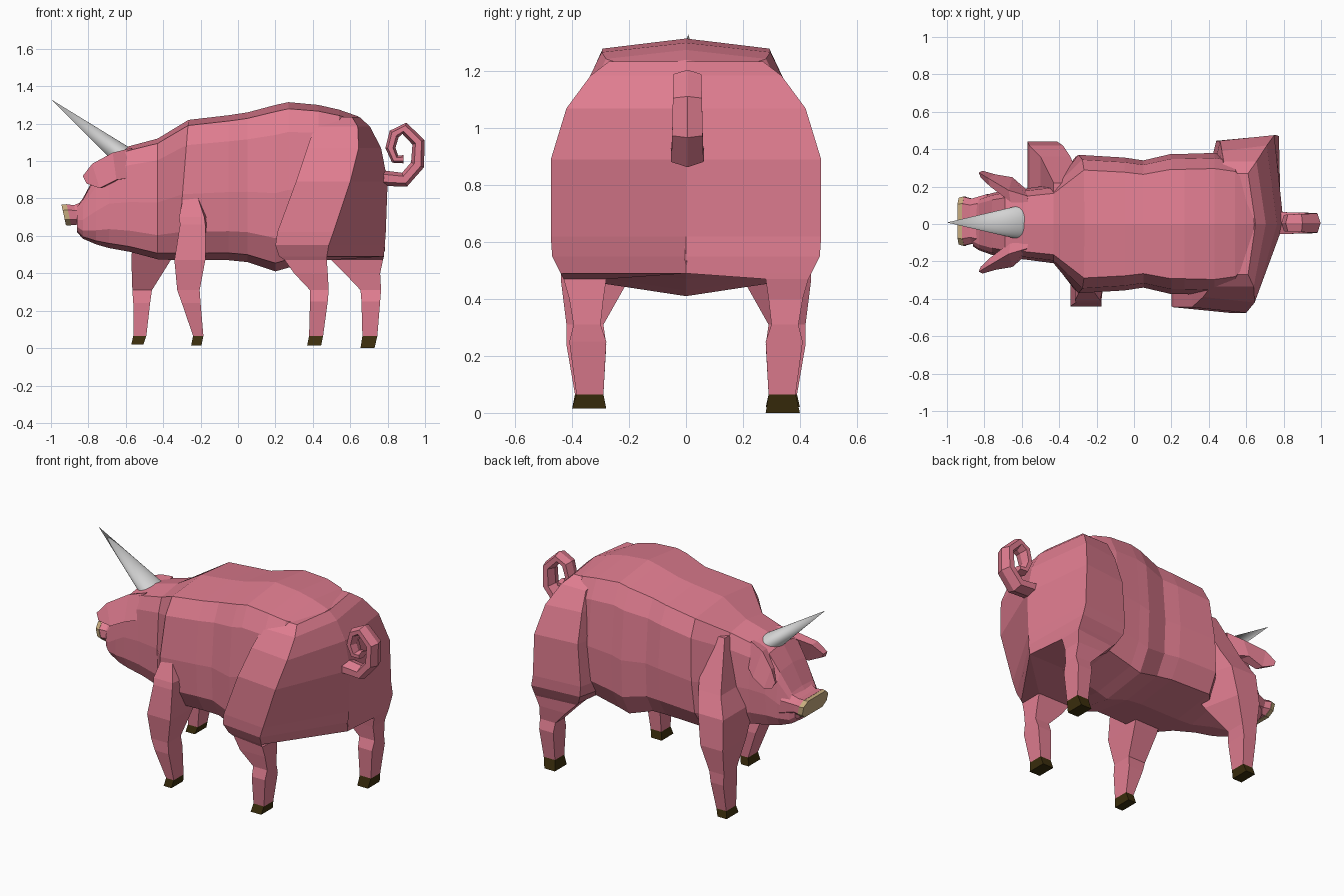
import bpy, bmesh, math
from mathutils import Vector


def material(name, rgb):
    m = bpy.data.materials.new(name)
    m.diffuse_color = (*rgb, 1)
    return m


PINK = material("pink skin", (0.745, 0.205, 0.28))
HOOF = material("dark brown hoof", (0.045, 0.028, 0.004))
TAN = material("tan snout", (0.57, 0.41, 0.21))
GREY = material("light grey horn", (0.65, 0.65, 0.65))


def loft(name, rings, mats, rule=None):
    """Bridge rings of equal point count into a closed solid."""
    bm = bmesh.new()
    vs = [[bm.verts.new(p) for p in r] for r in rings]
    n = len(rings[0])
    for a, b in zip(vs, vs[1:]):
        for i in range(n):
            j = (i + 1) % n
            bm.faces.new((a[i], a[j], b[j], b[i]))
    bm.faces.new(vs[0])
    bm.faces.new(vs[-1])
    bmesh.ops.recalc_face_normals(bm, faces=bm.faces)
    if rule:
        for f in bm.faces:
            f.material_index = rule(f.calc_center_median())
    me = bpy.data.meshes.new(name)
    bm.to_mesh(me)
    bm.free()
    for m in mats:
        me.materials.append(m)
    ob = bpy.data.objects.new(name, me)
    bpy.context.collection.objects.link(ob)
    return ob


# Body and head: one cross-section scaled along x, some rings leaning forward at the bottom
SECTION = [(0, 1), (.78, .96), (.93, .82), (1, .47), (.97, .2), (.78, .05)]


def body_ring(x, top, bottom, w, lean=0):
    pts = [(y * w, t) for y, t in SECTION] + [(0, 0)]
    pts += [(-y, t) for y, t in pts[-2:0:-1]]
    return [(x - lean * (1 - t), y, bottom + t * (top - bottom)) for y, t in pts]


BODY = [(-.86, .76, .62, .12), (-.83, .80, .585, .14), (-.76, .93, .555, .165),
        (-.69, 1.04, .535, .18), (-.58, 1.08, .515, .19), (-.43, 1.12, .475, .21),
        (-.265, 1.22, .47, .37, .06), (-.05, 1.245, .47, .355), (.05, 1.26, .46, .34),
        (.2, 1.30, .41, .375),
        (.27, 1.315, .43, .375), (.43, 1.30, .47, .38), (.54, 1.275, .49, .36),
        (.64, 1.24, .50, .24), (.70, 1.18, .51, .11), (.75, 1.10, .51, .03), (.785, .95, .52, .005)]
loft("body", [body_ring(*r) for r in BODY], [PINK])


# Legs: rows of (z, front x, back x, inner back x, inner y, outer y)
# skew moves the inner front x, taper narrows the front of the thigh
def leg(name, side, rows, skew=0, taper=0):
    rings = [[(xf - skew * (z > .5), side * yi, z), (xf, side * (yo - taper * (.45 < z < 1.1)), z),
              (xb, side * yo, z), (xr, side * yi, z)]
             for z, xf, xb, xr, yi, yo in rows]
    loft(name, rings, [PINK, HOOF], lambda c: 1 if c.z < .06 else 0)


leg("near_hind_leg", -1, [
    (1.235, .45, .61, .65, 0, .27), (1.185, .41, .64, .705, 0, .335), (1.07, .37, .645, .765, 0, .42),
    (.89, .31, .60, .80, 0, .475), (.62, .21, .51, .79, 0, .475),
    (.55, .20, .485, .785, 0, .47), (.49, .22, .475, .78, 0, .44), (.47, .25, .475, .475, .28, .43),
    (.40, .30, .48, .48, .29, .41),
    (.31, .385, .485, .485, .30, .395), (.25, .385, .48, .48, .28, .41),
    (.065, .38, .455, .455, .29, .385), (.015, .37, .445, .445, .28, .40)], 0, .03)
leg("far_hind_leg", 1, [
    (1.235, .45, .61, .65, 0, .27), (1.185, .48, .655, .705, 0, .335), (1.07, .47, .71, .765, 0, .42),
    (.89, .46, .75, .80, 0, .475), (.62, .44, .76, .79, 0, .475),
    (.55, .45, .775, .785, 0, .47), (.49, .48, .775, .78, 0, .44), (.47, .50, .775, .775, .28, .43),
    (.40, .57, .76, .76, .29, .41),
    (.31, .655, .765, .765, .30, .395), (.25, .66, .76, .76, .28, .41),
    (.065, .665, .745, .745, .29, .385), (0, .655, .73, .73, .28, .40)], .11, .03)
leg("near_front_leg", -1, [
    (.82, -.29, -.22, -.15, .10, .355), (.70, -.315, -.18, -.12, .10, .41), (.66, -.31, -.175, -.14, .10, .42),
    (.47, -.34, -.175, -.175, .20, .44), (.31, -.325, -.205, -.205, .29, .42),
    (.24, -.30, -.20, -.20, .28, .42), (.065, -.24, -.185, -.185, .29, .39),
    (.015, -.25, -.195, -.195, .28, .40)])
leg("far_front_leg", 1, [
    (1.08, -.43, -.28, -.28, .05, .22), (.78, -.50, -.34, -.25, .08, .36),
    (.66, -.56, -.38, -.28, .10, .42), (.47, -.57, -.41, -.36, .20, .44),
    (.31, -.565, -.46, -.46, .29, .42), (.24, -.56, -.47, -.47, .28, .42),
    (.065, -.56, -.49, -.49, .29, .39), (.02, -.57, -.505, -.505, .28, .40)])


# Snout: short boxy neck flaring to a tan plate, bottom tilted back
def snout_ring(x, z, h, w, tilt=.012):
    corner = [(1, .45), (.72, 1), (-.72, 1), (-1, .45), (-1, -.45), (-.72, -1), (.72, -1), (1, -.45)]
    return [(x - tilt * v, .015 + w * u, z + h * v) for u, v in corner]


loft("snout", [snout_ring(-.78, .71, .09, .145), snout_ring(-.865, .712, .052, .12),
               snout_ring(-.908, .714, .056, .13)], [PINK])
loft("snout_plate", [snout_ring(-.904, .712, .057, .133), snout_ring(-.932, .712, .055, .125)], [TAN])

# Ears: thick flaps sweeping forward, out and down
for name, s in (("near_ear", -1), ("far_ear", 1)):
    rows = [((-.57, .14, 1.07), (-.57, .17, .91)), ((-.67, .17, 1.045), (-.65, .24, .90)),
            ((-.78, .235, .985), (-.74, .255, .855)), ((-.83, .265, .92), (-.81, .275, .88))]
    rings = []
    for i, (a, b) in enumerate(rows):
        t = .08 - .018 * i
        ring = [Vector(a), Vector(b), Vector(b) + Vector((.01, -t, 0)), Vector(a) + Vector((.01, -t, -.01))]
        rings.append([(v.x, .01 + s * v.y, v.z) for v in ring])
    loft(name, rings, [PINK])

# Horn: tall, slightly flattened cone sunk into the forehead
base, tip = Vector((-.563, .008, .985)), Vector((-1, .008, 1.33))
bpy.ops.mesh.primitive_cone_add(vertices=32, radius1=.066, radius2=0, depth=(tip - base).length,
                                location=(base + tip) / 2,
                                rotation=(tip - base).to_track_quat('Z', 'Y').to_euler())
horn = bpy.context.object
horn.name = "horn"
horn.scale = (1.55, 1, 1)
horn.data.materials.append(GREY)
bpy.ops.object.shade_smooth_by_angle()

# Tail: flattened tube along a curl
PATH = [(.76, .91), (.89, .90), (.96, .98), (.965, 1.10), (.89, 1.175), (.835, 1.145),
        (.815, 1.07), (.84, 1.01), (.885, 1.01)]
rings = []
for i, (x, z) in enumerate(PATH):
    p, q = PATH[max(i - 1, 0)], PATH[min(i + 1, len(PATH) - 1)]
    d = Vector((q[0] - p[0], q[1] - p[1])).normalized()
    r, w = .042 - .0025 * i, .068 - .003 * i
    rings.append([(x - d.y * r * math.cos(a), .005 + w * math.sin(a), z + d.x * r * math.cos(a))
                  for a in (k * math.pi / 3 for k in range(6))])
loft("curly_tail", rings, [PINK])
